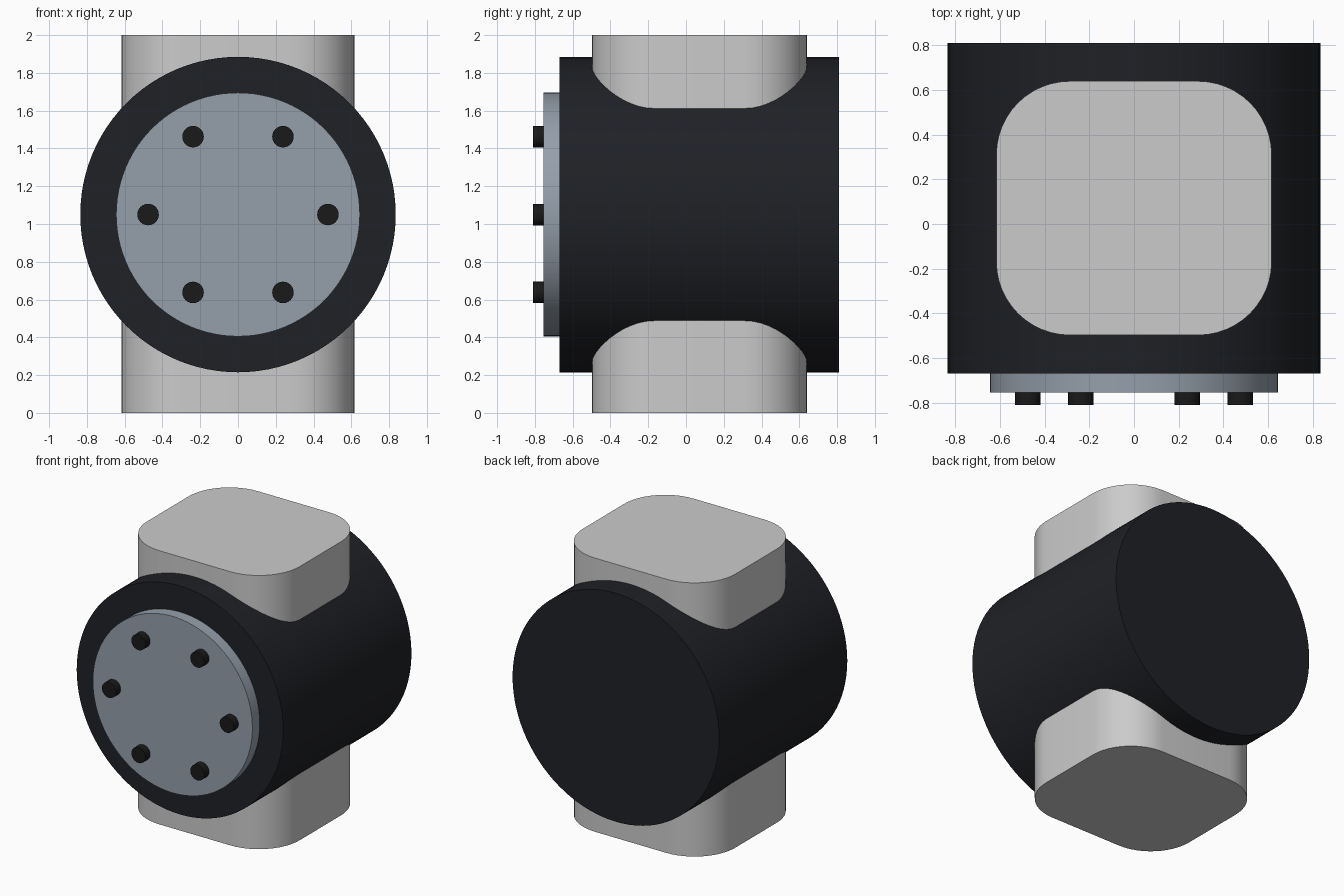
import bpy, bmesh
from math import pi, cos, sin, radians

if "Cube" in bpy.data.objects:
    bpy.data.objects.remove(bpy.data.objects["Cube"])


def material(name, rgb):
    m = bpy.data.materials.new(name)
    m.diffuse_color = (*rgb, 1)
    m.use_nodes = True
    m.node_tree.nodes["Principled BSDF"].inputs["Base Color"].default_value = m.diffuse_color
    return m


def smooth(obj):
    bpy.ops.object.select_all(action='DESELECT')
    obj.select_set(True)
    bpy.context.view_layer.objects.active = obj
    bpy.ops.object.shade_smooth_by_angle(angle=radians(30))


def cylinder_y(name, x, z, radius, y0, y1, sides, mat):
    """Cylinder whose axis runs along y, from y0 to y1."""
    bpy.ops.mesh.primitive_cylinder_add(
        vertices=sides, radius=radius, depth=y1 - y0,
        location=(x, (y0 + y1) / 2, z), rotation=(pi / 2, 0, 0))
    obj = bpy.context.object
    obj.name = name
    obj.data.materials.append(mat)
    smooth(obj)
    return obj


black = material("black_housing", (0.014, 0.015, 0.019))
steel = material("blue_grey_steel", (0.30, 0.35, 0.41))
bolt_black = material("bolt_black", (0.01, 0.01, 0.01))

# Upright column: box with rounded vertical edges
bm = bmesh.new()
bmesh.ops.create_cube(bm, size=1)
for v in bm.verts:
    v.co = (v.co.x * 1.234, v.co.y * 1.138 + 0.071, v.co.z * 2 + 1)
upright = [e for e in bm.edges if abs(e.verts[0].co.z - e.verts[1].co.z) > 1]
bmesh.ops.bevel(bm, geom=upright, offset=0.33, segments=12, profile=0.5, affect='EDGES')
mesh = bpy.data.meshes.new("column")
bm.to_mesh(mesh)
bm.free()
column = bpy.data.objects.new("column", mesh)
bpy.context.collection.objects.link(column)
smooth(column)

# Round housing crossing the column, and its cover plate
AXIS_Z = 1.05
cylinder_y("housing", 0, AXIS_Z, 0.835, -0.67, 0.81, 96, black)
cylinder_y("cover_plate", 0, AXIS_Z, 0.645, -0.755, -0.67, 96, steel)

# Ring of six bolts on the cover plate
for i in range(6):
    a = i * pi / 3
    cylinder_y(f"bolt_{i + 1}", 0.476 * cos(a), AXIS_Z + 0.476 * sin(a),
               0.057, -0.81, -0.755, 24, bolt_black)
